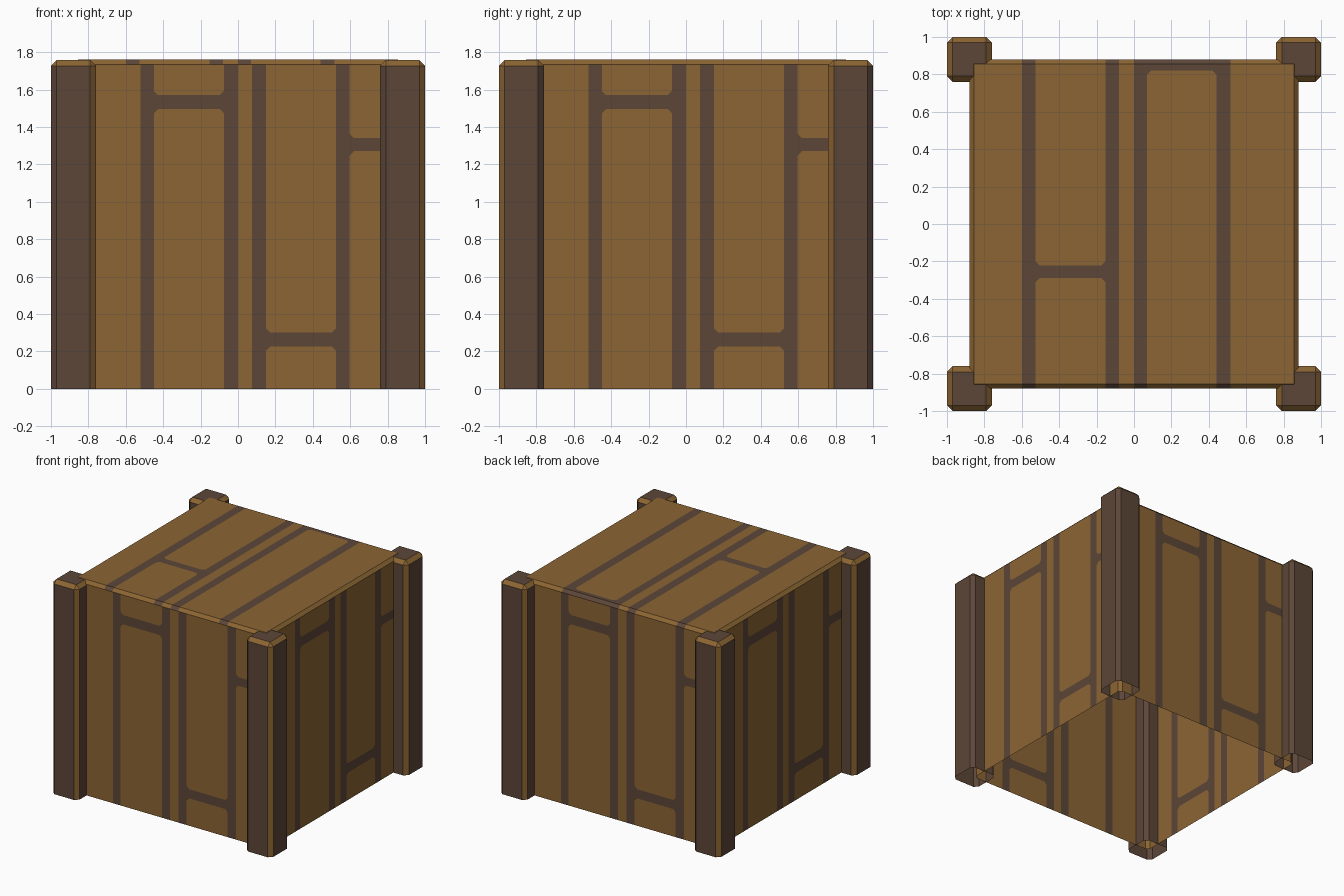
import bpy, bmesh
from mathutils import Vector

cube = bpy.data.objects.get("Cube")
if cube:
    bpy.data.objects.remove(cube, do_unlink=True)


def material(name, rgb):
    m = bpy.data.materials.new(name)
    m.use_nodes = True
    m.diffuse_color = (*rgb, 1)
    m.node_tree.nodes["Principled BSDF"].inputs["Base Color"].default_value = (*rgb, 1)
    return m


WOOD = material("golden wood", (0.26, 0.13, 0.033))
DARK = material("dark wood", (0.108, 0.061, 0.04))
HEIGHT, HALF, ROUND = 1.76, 0.88, 0.025
UP = Vector((0, 0, 1))


def open_box(cx, cy, half, height, bevel):
    """Bevelled hollow box without a floor."""
    bm = bmesh.new()
    bmesh.ops.create_cube(bm, size=1)
    for v in bm.verts:
        v.co = (cx + v.co.x * 2 * half, cy + v.co.y * 2 * half, (v.co.z + 0.5) * height)
    bm.normal_update()
    floor = [f for f in bm.faces if f.normal.z < -0.5]
    bmesh.ops.delete(bm, geom=floor, context='FACES_ONLY')
    edges = [e for e in bm.edges if not e.is_boundary]
    bmesh.ops.bevel(bm, geom=edges, offset=bevel, segments=1, affect='EDGES')
    bm.normal_update()
    return bm


def finish(bm, name):
    mesh = bpy.data.meshes.new(name)
    bm.to_mesh(mesh)
    bm.free()
    mesh.materials.append(WOOD)
    mesh.materials.append(DARK)
    obj = bpy.data.objects.new(name, mesh)
    bpy.context.collection.objects.link(obj)


def cut(bm, faces, point, normal):
    geom = set(faces)
    for f in faces:
        geom.update(f.edges)
        geom.update(f.verts)
    bmesh.ops.bisect_plane(bm, geom=list(geom), dist=1e-5, plane_co=point, plane_no=normal)
    bm.normal_update()


def paint_planks(bm, select, u, v, grooves, bars, r=0.022):
    """Cut grooves and cross bars into one side and colour them dark."""
    def group():
        return [f for f in bm.faces if select(f.normal)]

    for pair in grooves:
        for a in pair:
            cut(bm, group(), u * a, u)
    for bar in bars:
        for b in bar[2:]:
            cut(bm, group(), v * b, v)

    # Chamfered plank corners beside each cross bar
    corners = [(a, b, su, sv) for u0, u1, v0, v1 in bars
               for a, su in ((u0, 1), (u1, -1)) for b, sv in ((v0, -1), (v1, 1))]
    for a, b, su, sv in corners:
        p, q = a + su * r * 0.3, b + sv * r * 0.3
        for f in group():
            us = [w.co.dot(u) for w in f.verts]
            vs = [w.co.dot(v) for w in f.verts]
            if min(us) < p < max(us) and min(vs) < q < max(vs):
                cut(bm, [f], u * (a + su * r) + v * b, u * su + v * sv)
                break

    def is_dark(a, b):
        if any(lo < a < hi for lo, hi in grooves):
            return True
        if any(u0 < a < u1 and v0 < b < v1 for u0, u1, v0, v1 in bars):
            return True
        for ca, cb, su, sv in corners:
            du, dv = (a - ca) * su, (b - cb) * sv
            if du > 0 and dv > 0 and du + dv < r:
                return True
        return False

    for f in group():
        c = f.calc_center_median()
        f.material_index = int(is_dark(c.dot(u), c.dot(v)))


# Crate body: four identical plank walls and a plank lid
body = open_box(0, 0, HALF, HEIGHT, ROUND)
wall_grooves = [(-0.52, -0.45), (-0.075, 0), (0.075, 0.15), (0.523, 0.597)]
wall_bars = [(-0.45, -0.075, 1.495, 1.57), (0.15, 0.523, 0.225, 0.30),
             (0.597, 0.9, 1.27, 1.34)]
for ux, uy in ((1, 0), (0, 1), (-1, 0), (0, -1)):
    out = Vector((uy, -ux, 0))
    paint_planks(body, lambda n, o=out: n.dot(o) > 0.95, Vector((ux, uy, 0)), UP,
                 wall_grooves, wall_bars)
lid_grooves = [(-0.60, -0.527), (-0.152, -0.08), (0, 0.07), (0.44, 0.515)]
lid_bars = [(-0.527, -0.152, -0.29, -0.222), (0.07, 0.44, 0.82, 0.9)]
paint_planks(body, lambda n: n.z > 0.3, Vector((1, 0, 0)), Vector((0, 1, 0)),
             lid_grooves, lid_bars)
finish(body, "crate_body")

# Corner posts with worn, lighter chamfers
for side, sx in (("left", 1), ("right", -1)):
    for end, sy in (("front", -1), ("back", 1)):
        post = open_box(sx * HALF, sy * HALF, 0.12, HEIGHT - 0.003, 0.03)
        for f in post.faces:
            n = f.normal
            worn = 0.1 < n.z < 0.9 or n.x * n.y < -0.1
            f.material_index = 0 if worn else 1
        finish(post, f"{end}_{side}_post")
